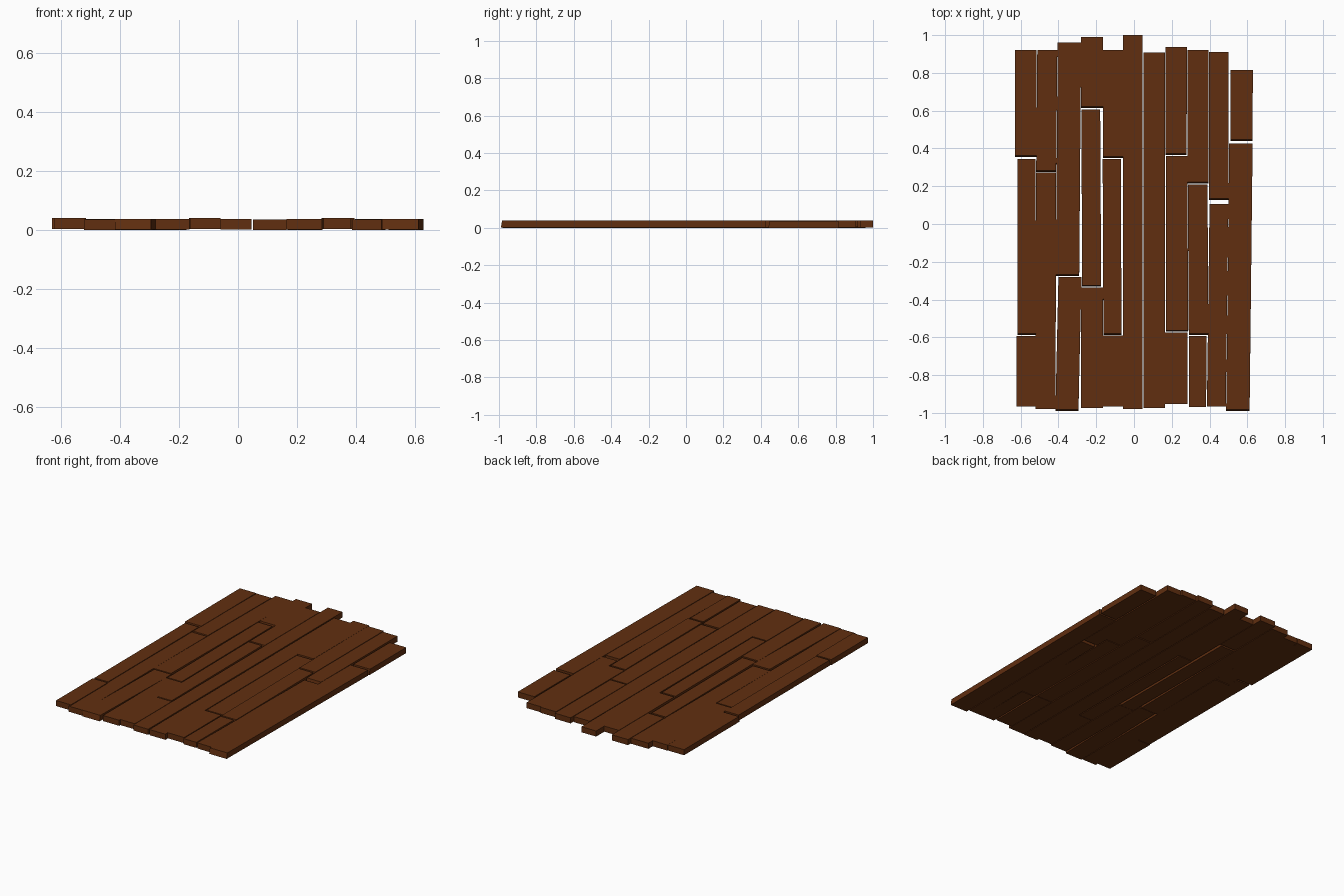
import bpy

# Dark brown wood
wood = bpy.data.materials.new("wood")
wood.diffuse_color = (0.12, 0.028, 0.005, 1)

THICK = 0.036
# Per column, planks back to front: back y, front y, back centre x, front centre x, width
columns = [
    [(.92, .355, -.573, -.572, .115), (.345, -.588, -.569, -.568, .097),
     (-.592, -.966, -.568, -.568, .106)],
    [(.92, .275, -.459, -.465, .106), (.272, -.98, -.466, -.468, .106)],
    [(.96, -.275, -.342, -.352, .124), (-.28, -.99, -.339, -.355, .122)],
    [(.99, .615, -.222, -.222, .115), (.605, -.332, -.229, -.224, .1),
     (-.336, -.975, -.222, -.222, .115)],
    [(.92, .35, -.112, -.112, .106), (.345, -.588, -.118, -.114, .096),
     (-.59, -.966, -.111, -.111, .104)],
    [(1.0, -.98, -.007, -.007, .104)],
    [(.907, -.975, .108, .108, .114)],
    [(.936, .365, .224, .222, .113), (.36, -.57, .226, .228, .115),
     (-.575, -.953, .224, .224, .118)],
    [(.92, .215, .339, .339, .112), (.21, -.588, .337, .342, .104),
     (-.592, -.97, .338, .336, .092)],
    [(.91, .127, .448, .448, .103), (.105, -.966, .45, .436, .1)],
    [(.815, .44, .57, .569, .118), (.426, -.99, .566, .55, .124)],
]
high_columns = {0, 4, 8}


def plank(name, y1, y0, x1, x0, width, z):
    """Tapered box whose joint end leans outward slightly at the bottom."""
    lean = 0.007 if y0 > -0.95 or y0 < -0.985 else 0.0
    h = width / 2
    verts = []
    for dz, slope in ((0, 0), (THICK, lean)):
        verts += [(x0 - h, y0 + slope, z + dz), (x0 + h, y0 + slope, z + dz),
                  (x1 + h, y1, z + dz), (x1 - h, y1, z + dz)]
    faces = [(3, 2, 1, 0), (4, 5, 6, 7)]
    faces += [(i, (i + 1) % 4, (i + 1) % 4 + 4, i + 4) for i in range(4)]
    mesh = bpy.data.meshes.new(name)
    mesh.from_pydata(verts, [], faces)
    mesh.materials.append(wood)
    obj = bpy.data.objects.new(name, mesh)
    bpy.context.collection.objects.link(obj)


# Rows of floor planks at slightly different heights
for c, segments in enumerate(columns):
    for s, seg in enumerate(segments):
        z = 0.004 if c in high_columns else 0.002 * ((c + s) % 2)
        plank(f"plank_{c + 1}_{s + 1}", *seg, z)
